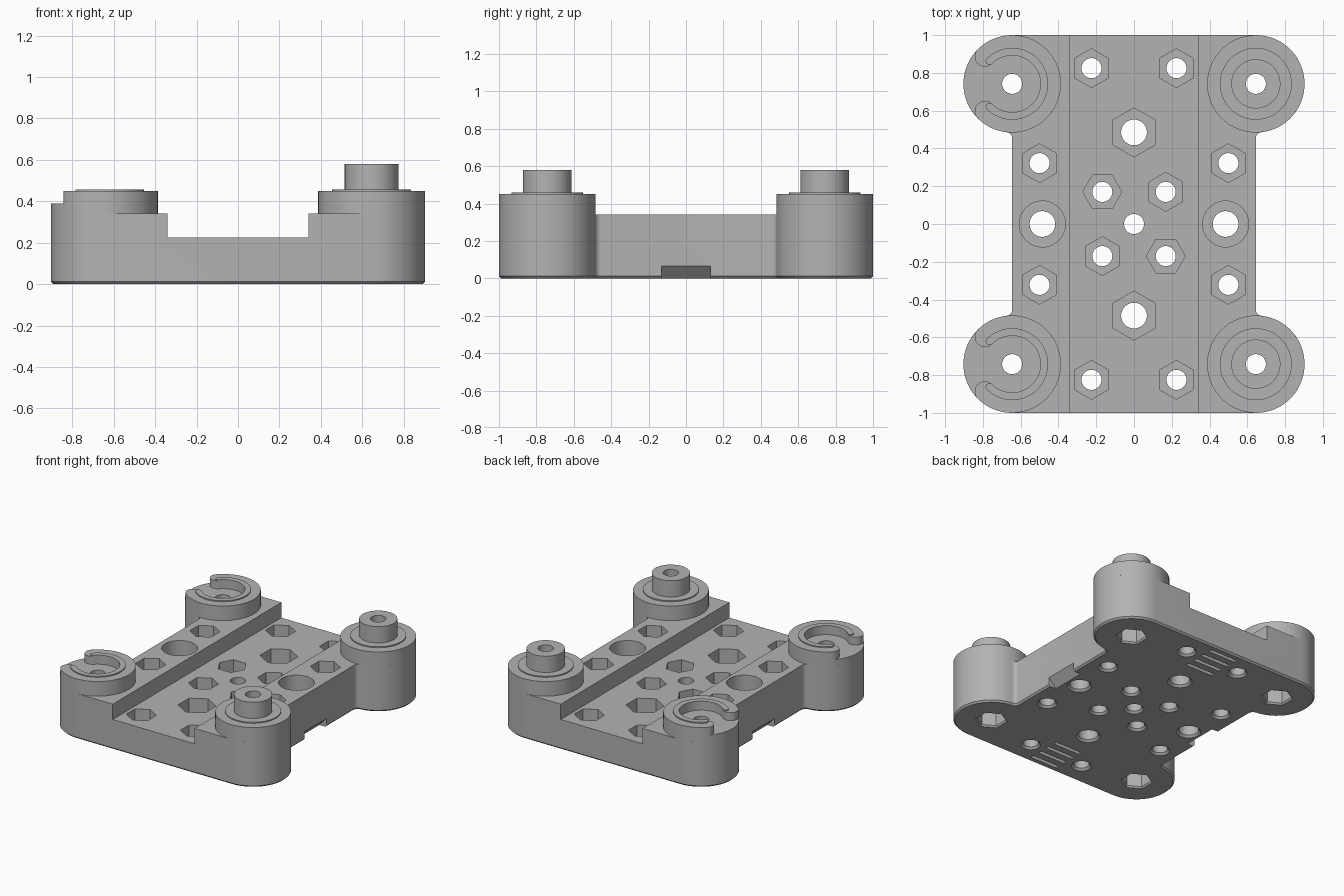
import bpy, bmesh
from math import pi, sin, cos, sqrt, atan2, radians

if "Cube" in bpy.data.objects:
    bpy.data.objects.remove(bpy.data.objects["Cube"])

PX, PY, PR = 0.645, 0.742, 0.258      # post centre and radius
RAIL, FLOOR, TOP = 0.34, 0.225, 0.45  # heights of rails, channel and posts

grey = bpy.data.materials.new("grey plastic")
grey.diffuse_color = (0.45, 0.45, 0.45, 1)
grey.use_nodes = True
grey.node_tree.nodes["Principled BSDF"].inputs["Base Color"].default_value = grey.diffuse_color


def finish(bm, name, helper=False):
    bmesh.ops.recalc_face_normals(bm, faces=bm.faces)
    me = bpy.data.meshes.new(name)
    bm.to_mesh(me)
    bm.free()
    ob = bpy.data.objects.new(name, me)
    bpy.context.collection.objects.link(ob)
    me.materials.append(grey)
    ob.hide_render = helper
    return ob


def smooth(ob):
    bpy.ops.object.select_all(action='DESELECT')
    ob.select_set(True)
    bpy.context.view_layer.objects.active = ob
    bpy.ops.object.shade_smooth_by_angle(angle=radians(30))


def arc(cx, cy, r, a0, a1, n):
    return [(cx + r * cos(a0 + (a1 - a0) * i / n),
             cy + r * sin(a0 + (a1 - a0) * i / n)) for i in range(n + 1)]


def stack(bm, x, y, rings, n=48, rot=0.0, tube=False):
    """Rings of (radius, z) joined in order; capped, or closed into a tube."""
    loops = [[bm.verts.new((x + r * cos(rot + 2 * pi * i / n),
                            y + r * sin(rot + 2 * pi * i / n), z))
              for i in range(n)] for r, z in rings]
    pairs = list(zip(loops, loops[1:]))
    if tube:
        pairs.append((loops[-1], loops[0]))
    else:
        bm.faces.new(loops[0])
        bm.faces.new(loops[-1])
    for a, b in pairs:
        for i in range(n):
            j = (i + 1) % n
            bm.faces.new((a[i], a[j], b[j], b[i]))


def prism(bm, pts, z0, z1):
    """Extrude an outline upward; returns the bottom face."""
    lo = [bm.verts.new((x, y, z0)) for x, y in pts]
    hi = [bm.verts.new((x, y, z1)) for x, y in pts]
    bottom = bm.faces.new(lo[::-1])
    bm.faces.new(hi)
    for i in range(len(pts)):
        j = (i + 1) % len(pts)
        bm.faces.new((lo[i], lo[j], hi[j], hi[i]))
    return bottom


def box(bm, x0, x1, y0, y1, z0, z1):
    prism(bm, [(x0, y0), (x1, y0), (x1, y1), (x0, y1)], z0, z1)


def cut(ob, cutter):
    m = ob.modifiers.new("cut", 'BOOLEAN')
    m.operation, m.solver, m.object = 'DIFFERENCE', 'EXACT', cutter
    bpy.context.view_layer.objects.active = ob
    bpy.ops.object.modifier_apply(modifier=m.name)
    bpy.data.objects.remove(cutter)


# Base plate: rounded corner lobes with small fillets, chamfered underneath
f = 0.03
dy = sqrt((PR + f) ** 2 - f ** 2)
t = atan2(-dy, f)
quarter = arc(PX, PY, PR, pi / 2, t, 32) + arc(PX + f, PY - dy, f, t + pi, pi, 5)[1:]
right = quarter + [(x, -y) for x, y in reversed(quarter)]
outline = right + [(-x, y) for x, y in reversed(right)]
bm = bmesh.new()
bottom = prism(bm, outline[::-1], 0.012, RAIL)
bmesh.ops.recalc_face_normals(bm, faces=bm.faces)
bmesh.ops.inset_region(bm, faces=[bottom], thickness=0.012, use_even_offset=True)
for v in bottom.verts:
    v.co.z = 0
base = finish(bm, "base_plate")

# Central channel between the rails
bm = bmesh.new()
box(bm, -0.34, 0.34, -1.2, 1.2, FLOOR, 0.6)
cut(base, finish(bm, "channel_cutter", True))

# Hole layout: x, y, hole radius, pocket radius, pocket rotation
HOLES = []
for sx in (-1, 1):
    HOLES.append((0, sx * 0.485, 0.068, 0.13, pi / 2))
    for sy in (-1, 1):
        HOLES += [(sx * 0.225, sy * 0.825, 0.053, 0.103, pi / 2),
                  (sx * 0.5, sy * 0.322, 0.053, 0.103, pi / 2),
                  (sx * 0.168, sy * 0.17, 0.053, 0.103, pi / 2 if sx == sy else 0)]

# Round through holes with chamfered mouths, counterbored on the rails
bm = bmesh.new()
for x, y, r, _, _ in HOLES + [(0, 0, 0.053, 0, 0)]:
    stack(bm, x, y, [(r + 0.025, -0.01), (r, 0.015), (r, 0.5)])
for sx in (-1, 1):
    stack(bm, sx * 0.485, 0, [(0.093, -0.01), (0.068, 0.015), (0.068, 0.11),
                              (0.122, 0.11), (0.122, 0.5)])
    for sy in (-1, 1):
        stack(bm, sx * PX, sy * PY, [(0.053, -0.01), (0.053, 0.5)])
cut(base, finish(bm, "hole_cutter", True))

# Hex nut pockets, underside pockets, grip slots and side notches
bm = bmesh.new()
for x, y, _, r, rot in HOLES:
    stack(bm, x, y, [(r, 0.11), (r, 0.5)], 6, rot)
for s in (-1, 1):
    for sy in (-1, 1):
        stack(bm, s * PX, sy * PY, [(0.118, -0.01), (0.1, 0.012), (0.1, 0.13)], 6, pi / 2)
    for k in range(4):
        y = s * 0.82 + (k - 1.5) * 0.08
        box(bm, -0.115, 0.115, y - 0.014, y + 0.014, -0.01, 0.03)
    ends = [[bm.verts.new((s * x, y, z)) for x, z in
             ((0.575, -0.01), (0.70, -0.01), (0.70, 0.065), (0.645, 0.065))]
            for y in (-0.13, 0.13)]
    bm.faces.new(ends[0])
    bm.faces.new(ends[1])
    for i in range(4):
        j = (i + 1) % 4
        bm.faces.new((ends[0][i], ends[0][j], ends[1][j], ends[1][i]))
bmesh.ops.recalc_face_normals(bm, faces=bm.faces)
cut(base, finish(bm, "pocket_cutter", True))
smooth(base)


def c_ring(r0, r1, half):
    """C shape open toward -x with rounded ends, about the origin."""
    rm, rt = (r0 + r1) / 2, (r1 - r0) / 2
    return (arc(0, 0, r1, -half, half, 48)
            + arc(rm * cos(half), rm * sin(half), rt, half, half + pi, 10)[1:]
            + arc(0, 0, r0, half, -half, 48)[1:]
            + arc(rm * cos(half), -rm * sin(half), rt, pi - half, 2 * pi - half, 10)[1:-1])


for sy, side in ((-1, "front"), (1, "back")):
    # Right posts with a raised washer face and a hollow peg
    bm = bmesh.new()
    stack(bm, PX, sy * PY, [(0.053, RAIL), (PR, RAIL), (PR, TOP), (0.19, TOP),
                            (0.19, 0.458), (0.13, 0.458), (0.13, 0.58), (0.053, 0.58)],
          64, tube=True)
    smooth(finish(bm, side + "_peg_post"))

    # Left posts with an open socket ring
    bm = bmesh.new()
    stack(bm, -PX, sy * PY, [(0.053, RAIL), (PR, RAIL), (PR, 0.39), (0.053, 0.39)],
          64, tube=True)
    smooth(finish(bm, side + "_socket_post"))
    bm = bmesh.new()
    for r1, z0, z1 in ((PR, 0.39, TOP), (0.19, TOP, 0.458)):
        pts = [(x - PX, y + sy * PY) for x, y in c_ring(0.15, r1, radians(135))]
        prism(bm, pts, z0, z1)
    smooth(finish(bm, side + "_socket_ring"))
